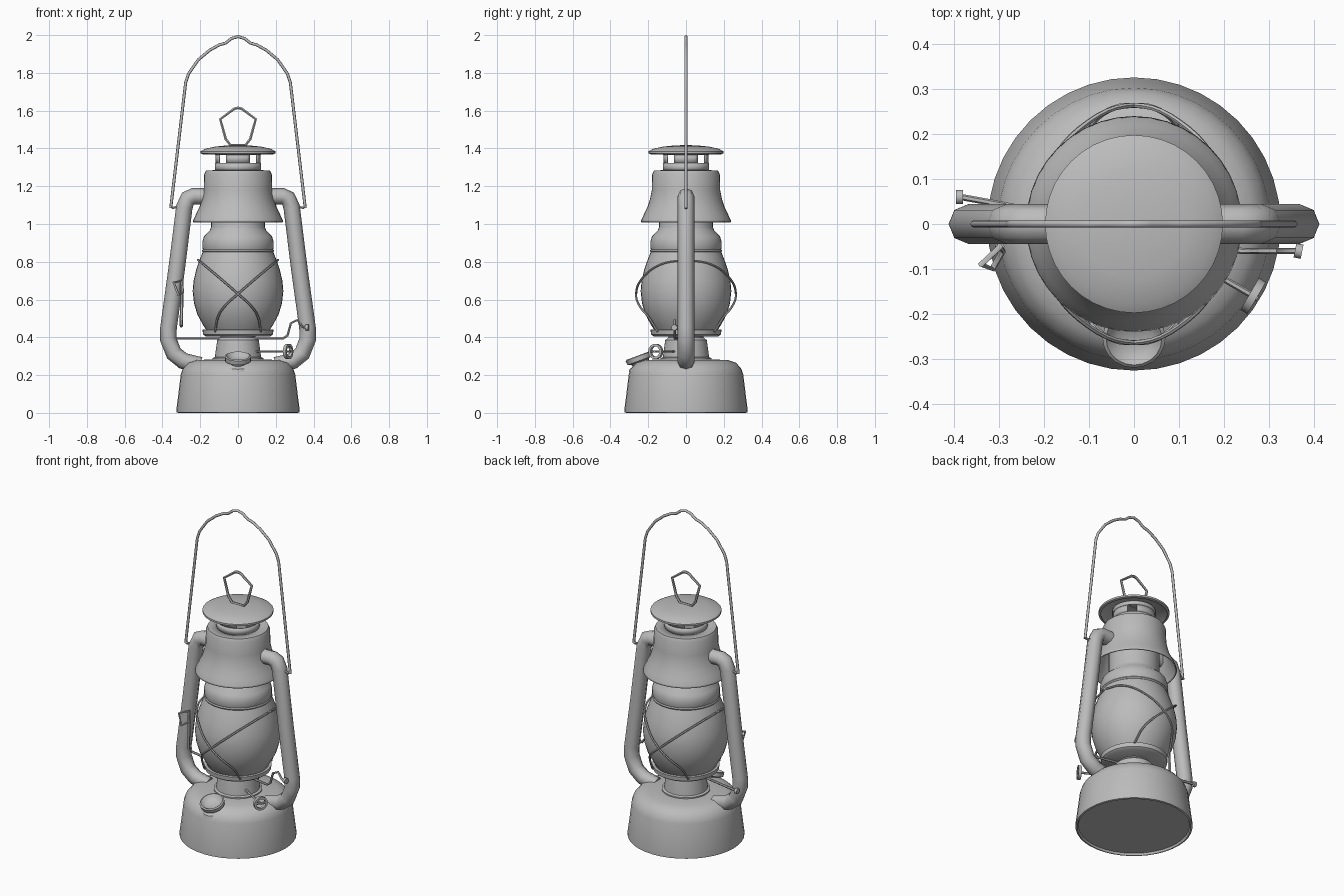
import bpy, bmesh, math
from mathutils import Vector

cube = bpy.data.objects.get("Cube")
if cube:
    bpy.data.objects.remove(cube, do_unlink=True)

metal = bpy.data.materials.new("plain_grey")
metal.use_nodes = True
GREY = (0.5, 0.5, 0.5, 1)
metal.diffuse_color = GREY
metal.node_tree.nodes["Principled BSDF"].inputs["Base Color"].default_value = GREY


def finish(obj, angle=40):
    obj.data.materials.append(metal)
    bpy.ops.object.select_all(action='DESELECT')
    obj.select_set(True)
    bpy.context.view_layer.objects.active = obj
    bpy.ops.object.shade_smooth_by_angle(angle=math.radians(angle))
    return obj


def lathe(name, profile, origin=(0, 0, 0), axis=(0, 0, 1), sides=40, thickness=0):
    """Spin (radius, height) pairs around an axis."""
    bm = bmesh.new()
    verts = [bm.verts.new((r, 0, z)) for r, z in profile]
    edges = [bm.edges.new(pair) for pair in zip(verts, verts[1:])]
    bmesh.ops.spin(bm, geom=verts + edges, cent=(0, 0, 0), axis=(0, 0, 1),
                   angle=math.tau, steps=sides, use_merge=True)
    bmesh.ops.remove_doubles(bm, verts=bm.verts, dist=0.0005)
    bmesh.ops.recalc_face_normals(bm, faces=bm.faces)
    mesh = bpy.data.meshes.new(name)
    bm.to_mesh(mesh)
    bm.free()
    obj = bpy.data.objects.new(name, mesh)
    bpy.context.collection.objects.link(obj)
    obj.location = origin
    obj.rotation_euler = Vector(axis).to_track_quat('Z', 'Y').to_euler()
    if thickness:
        solid = obj.modifiers.new("Sheet", 'SOLIDIFY')
        solid.thickness = thickness
        solid.offset = 0
    return finish(obj)


def wire(name, points, radius=0.007, closed=False, smooth=False, detail=1):
    """Round rod along a path, turned into a mesh."""
    curve = bpy.data.curves.new(name, 'CURVE')
    curve.dimensions = '3D'
    curve.bevel_depth = radius
    curve.bevel_resolution = detail
    curve.use_fill_caps = True
    if smooth:
        spline = curve.splines.new('BEZIER')
        spline.bezier_points.add(len(points) - 1)
        for bp, p in zip(spline.bezier_points, points):
            bp.co = p
            bp.handle_left_type = bp.handle_right_type = 'AUTO'
        spline.resolution_u = 5
    else:
        spline = curve.splines.new('POLY')
        spline.points.add(len(points) - 1)
        for sp, p in zip(spline.points, points):
            sp.co = (*p, 1)
    spline.use_cyclic_u = closed
    obj = bpy.data.objects.new(name, curve)
    bpy.context.collection.objects.link(obj)
    bpy.ops.object.select_all(action='DESELECT')
    obj.select_set(True)
    bpy.context.view_layer.objects.active = obj
    bpy.ops.object.convert(target='MESH')
    return finish(bpy.context.object, 50)


def ring(name, radius, z, thick):
    pts = [(radius * math.cos(a), radius * math.sin(a), z)
           for a in (math.tau * i / 40 for i in range(40))]
    return wire(name, pts, thick, closed=True)


# Fuel tank
lathe("fuel_tank", [(0, 0.012), (0.31, 0.012), (0.316, 0), (0.326, 0.003), (0.326, 0.02),
                    (0.317, 0.09), (0.303, 0.205), (0.292, 0.235), (0.265, 0.265),
                    (0.22, 0.28), (0.13, 0.283), (0, 0.283)])

# Burner between tank and globe
lathe("burner", [(0, 0.275), (0.135, 0.275), (0.135, 0.29), (0.122, 0.295), (0.118, 0.33),
                 (0.11, 0.385), (0.092, 0.4), (0.092, 0.41), (0, 0.41)])
lathe("globe_plate", [(0, 0.405), (0.17, 0.405), (0.185, 0.415), (0.188, 0.44),
                      (0.175, 0.442), (0.165, 0.435), (0, 0.435)])

# Globe and the collar above it
lathe("globe", [(0, 0.435), (0.165, 0.435), (0.185, 0.465), (0.215, 0.52), (0.233, 0.58),
                (0.24, 0.645), (0.235, 0.7), (0.221, 0.76), (0.2, 0.82), (0.183, 0.86),
                (0, 0.86)])
ring("globe_ring", 0.184, 0.858, 0.008)
lathe("globe_collar", [(0.183, 0.855), (0.189, 0.875), (0.189, 0.905), (0.18, 0.935),
                       (0.15, 0.965), (0.142, 0.985), (0.142, 1.27)])

# Flared hood, open underneath
lathe("hood", [(0.237, 1.01), (0.234, 1.02), (0.22, 1.05), (0.201, 1.09), (0.188, 1.13),
               (0.178, 1.18), (0.176, 1.262), (0.168, 1.28), (0.112, 1.283)], thickness=0.006)

# Chimney with open windows between four wall panels
lathe("chimney", [(0.119, 1.278), (0.119, 1.323)], thickness=0.006)
lathe("chimney_top_band", [(0.119, 1.366), (0.119, 1.39)], thickness=0.006)
for i, side in enumerate(("left", "back", "right", "front")):
    bm = bmesh.new()
    rows = []
    for z in (1.32, 1.37):
        rows.append([bm.verts.new((0.119 * math.cos(a), 0.119 * math.sin(a), z))
                     for a in (i * math.pi / 2 + math.radians(8 * k) for k in range(-4, 5))])
    for k in range(8):
        bm.faces.new((rows[0][k], rows[0][k + 1], rows[1][k + 1], rows[1][k]))
    mesh = bpy.data.meshes.new("chimney_panel")
    bm.to_mesh(mesh)
    bm.free()
    panel = bpy.data.objects.new(side + "_chimney_panel", mesh)
    bpy.context.collection.objects.link(panel)
    panel.modifiers.new("Sheet", 'SOLIDIFY').thickness = 0.006
    finish(panel)

# Cap and its lifting loop
lathe("chimney_cap", [(0.185, 1.37), (0.196, 1.375), (0.196, 1.384), (0.175, 1.396),
                      (0.12, 1.408), (0.06, 1.414), (0, 1.416)], thickness=0.004)
wire("cap_loop", [(-0.04, 0, 1.418), (-0.065, 0, 1.45), (-0.094, 0, 1.555), (-0.02, 0, 1.61),
                  (0, 0, 1.615), (0.02, 0, 1.61), (0.094, 0, 1.555), (0.065, 0, 1.45),
                  (0.04, 0, 1.418)], 0.008, closed=True)

# Side air tubes and guard wires, mirrored
for s, side in ((1, "left"), (-1, "right")):
    tube = [(0.15, 1.145), (0.235, 1.147), (0.265, 1.135), (0.284, 1.09), (0.325, 0.76),
            (0.368, 0.45), (0.369, 0.39), (0.34, 0.315), (0.29, 0.275), (0.2, 0.252)]
    wire(side + "_air_tube", [(s * x, 0, z) for x, z in tube], 0.044, detail=2)
    wire(side + "_handle_hook", [(s * 0.29, 0, 1.1), (s * 0.345, 0, 1.085),
                                 (s * 0.356, 0, 1.1)], 0.008)
    for d, face in ((-1, "front"), (1, "back")):
        guard = [(0.212, 0.01, 0.81), (0.185, 0.13, 0.788), (0.1, 0.228, 0.717),
                 (0, 0.264, 0.63), (-0.07, 0.245, 0.565), (-0.105, 0.2, 0.51),
                 (-0.122, 0.15, 0.43)]
        wire(f"{side}_{face}_guard_wire", [(s * x, d * y, z) for x, y, z in guard],
             0.006, smooth=True)

# Carrying handle
half = [(0.356, 1.085), (0.34, 1.22), (0.277, 1.75), (0.262, 1.795), (0.21, 1.87),
        (0.15, 1.92), (0.1, 1.948), (0.065, 1.958), (0.035, 1.982)]
wire("carrying_handle", [(-x, 0, z) for x, z in half] + [(0, 0, 1.992)]
     + [(x, 0, z) for x, z in reversed(half)], 0.008, detail=2)

# Filler neck and hollow cap, tilted forwards
tilt = Vector((0, -0.35, 0.94))
lathe("filler_cap", [(0.035, -0.07), (0.045, -0.03), (0.05, -0.018), (0.068, -0.012),
                     (0.07, 0.012), (0.062, 0.016), (0.05, 0.004), (0.035, -0.006),
                     (0, -0.008)], (0, -0.25, 0.288), tilt, 20)
lathe("filler_flange", [(0.075, -0.01), (0.066, 0.004), (0.04, 0.012)],
      (0, -0.236, 0.25), tilt, 20)

# Wick knob on a spindle
knob = Vector((0.265, -0.16, 0.325))
out = Vector((0.86, -0.5, 0))
wire("wick_spindle", [(0.08, -0.053, 0.325), knob + out * 0.012], 0.007)
lathe("wick_knob", [(0.028, -0.009), (0.041, -0.009), (0.041, 0.009), (0.028, 0.009),
                    (0.028, -0.009)], knob, out, 16)
across = Vector((0.5, 0.86, 0)) * 0.03
wire("wick_knob_spoke", [knob - across, knob + across], 0.006)

# Globe lifting lever and its end button
wire("lift_lever", [(-0.385, 0.06, 0.395), (-0.33, 0.05, 0.395), (0.24, -0.06, 0.395),
                    (0.262, -0.06, 0.41), (0.28, -0.06, 0.475), (0.315, -0.06, 0.492),
                    (0.34, -0.06, 0.455), (0.365, -0.06, 0.452)], 0.007)
lathe("lever_button", [(0, -0.008), (0.016, -0.008), (0.016, 0.008), (0, 0.008)],
      (0.366, -0.06, 0.452), (1, -0.2, 0), 12)
lathe("lever_stop", [(0, -0.008), (0.016, -0.008), (0.016, 0.008), (0, 0.008)],
      (-0.388, 0.06, 0.395), (1, 0, 0), 12)

# Latch beside the right tube: stem and triangular thumb loop
wire("latch_stem", [(-0.3, -0.03, 0.46), (-0.3, -0.05, 0.47), (-0.297, -0.05, 0.7)], 0.009)
wire("latch_loop", [(-0.297, -0.05, 0.7), (-0.34, -0.09, 0.69), (-0.315, -0.1, 0.625),
                    (-0.292, -0.06, 0.64)], 0.007, closed=True)
